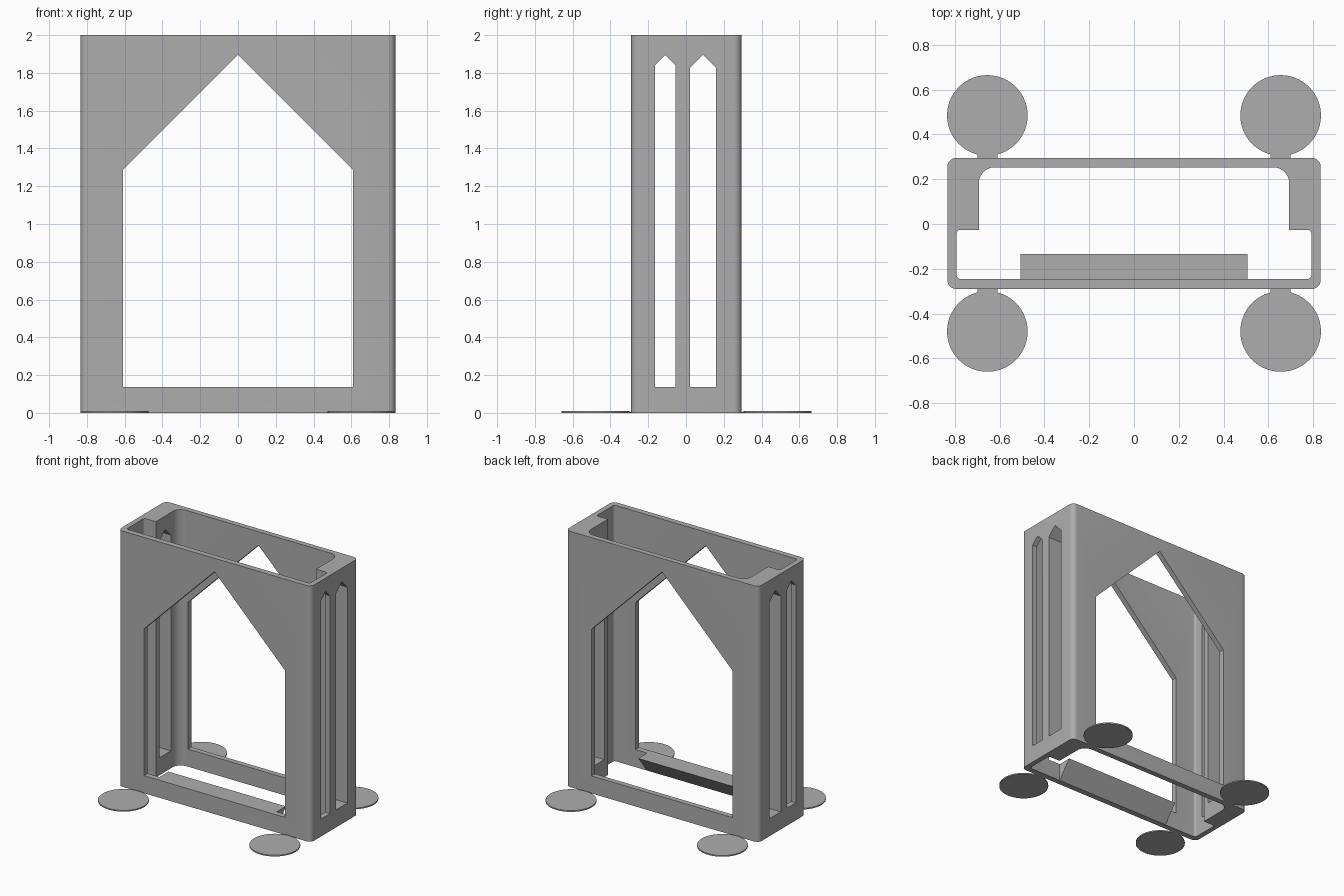
import bpy, bmesh, math
from mathutils import Vector, Matrix

cube = bpy.data.objects.get("Cube")
if cube:
    bpy.data.objects.remove(cube, do_unlink=True)

grey = bpy.data.materials.new("light grey plastic")
grey.use_nodes = True
COLOUR = (0.42, 0.42, 0.42, 1)
grey.diffuse_color = COLOUR
grey.node_tree.nodes["Principled BSDF"].inputs["Base Color"].default_value = COLOUR

# Axis mappings: profile (u, v) and extrusion w to x, y, z
ALONG_Z = Matrix.Identity(3)
ALONG_Y = Matrix(((1, 0, 0), (0, 0, 1), (0, 1, 0)))
ALONG_X = Matrix(((0, 0, 1), (1, 0, 0), (0, 1, 0)))


def rounded(corners, steps=8):
    """Outline from (u, v, radius) corners with right-angle fillets."""
    out = []
    for i, (u, v, r) in enumerate(corners):
        p = Vector((u, v))
        if not r:
            out.append(p)
            continue
        to_prev = (Vector(corners[i - 1][:2]) - p).normalized()
        to_next = (Vector(corners[(i + 1) % len(corners)][:2]) - p).normalized()
        for k in range(steps + 1):
            t = math.pi / 2 * k / steps
            out.append(p + r * (to_prev * (1 - math.sin(t)) + to_next * (1 - math.cos(t))))
    return out


def prism(name, outline, low, high, axes=ALONG_Z):
    """Extrude a flat outline between two levels along an axis."""
    bm = bmesh.new()
    face = bm.faces.new([bm.verts.new(axes @ Vector((u, v, low))) for u, v in outline])
    grown = bmesh.ops.extrude_face_region(bm, geom=[face])["geom"]
    bmesh.ops.translate(bm, vec=axes @ Vector((0, 0, high - low)),
                        verts=[g for g in grown if isinstance(g, bmesh.types.BMVert)])
    bmesh.ops.recalc_face_normals(bm, faces=bm.faces)
    mesh = bpy.data.meshes.new(name)
    bm.to_mesh(mesh)
    bm.free()
    mesh.materials.append(grey)
    obj = bpy.data.objects.new(name, mesh)
    bpy.context.collection.objects.link(obj)
    return obj


def select(obj):
    bpy.ops.object.select_all(action='DESELECT')
    obj.select_set(True)
    bpy.context.view_layer.objects.active = obj


def cut(target, cutter):
    cutter.hide_render = True
    mod = target.modifiers.new("cut", 'BOOLEAN')
    mod.operation, mod.solver, mod.object = 'DIFFERENCE', 'EXACT', cutter
    select(target)
    bpy.ops.object.modifier_apply(modifier=mod.name)
    bpy.data.objects.remove(cutter, do_unlink=True)


def pointed(left, right, bottom, shoulder, peak):
    return [(left, bottom), (right, bottom), (right, shoulder),
            ((left + right) / 2, peak), (left, shoulder)]


W, FRONT, BACK, SILL, PEAK = 0.834, -0.29, 0.295, 0.137, 1.895

# Open sleeve body with thick rear side pillars
body = prism("sleeve_body", rounded([(-W, FRONT, 0.04), (W, FRONT, 0.04),
                                     (W, BACK, 0.04), (-W, BACK, 0.04)]), 0, 2)
half = [(0.793, -0.245, 0.018), (0.793, -0.026, 0.018), (0.693, -0.026, 0), (0.693, 0.253, 0.07)]
cavity = half + [(-x, y, r) for x, y, r in reversed(half)]
cut(body, prism("cavity_cutter", rounded(cavity), -0.1, 2.1))

# Gabled window through front and back, pointed slots through both sides
cut(body, prism("window_cutter", pointed(-0.61, 0.61, SILL, 1.285, PEAK), -1, 1, ALONG_Y))
for left, right in ((-0.165, -0.055), (0.02, 0.16)):
    shoulder = PEAK - (right - left) / 2
    cut(body, prism("slot_cutter", pointed(left, right, SILL, shoulder, PEAK), -1, 1, ALONG_X))
select(body)
bpy.ops.object.shade_smooth_by_angle(angle=math.radians(30))

# Wedge ledge behind the front sill
prism("sill_wedge", [(-0.25, 0), (-0.245, 0), (-0.135, SILL), (-0.25, SILL)],
      -0.508, 0.508, ALONG_X)

# Flat round feet joined to the body by thin tabs
for side, x in (("left", 0.655), ("right", -0.655)):
    for end, y, wall in (("front", -0.48, FRONT), ("back", 0.485, BACK)):
        circle = [(x + 0.18 * math.cos(a), y + 0.18 * math.sin(a))
                  for a in (math.tau * k / 64 for k in range(64))]
        foot = prism(f"{end}_{side}_foot", circle, 0, 0.01)
        select(foot)
        bpy.ops.object.shade_smooth_by_angle(angle=math.radians(30))
        tip = wall + math.copysign(0.02, y)
        prism(f"{end}_{side}_tab", [(x - 0.045, wall), (x + 0.045, wall),
                                    (x + 0.045, tip), (x - 0.045, tip)], 0, 0.005)
